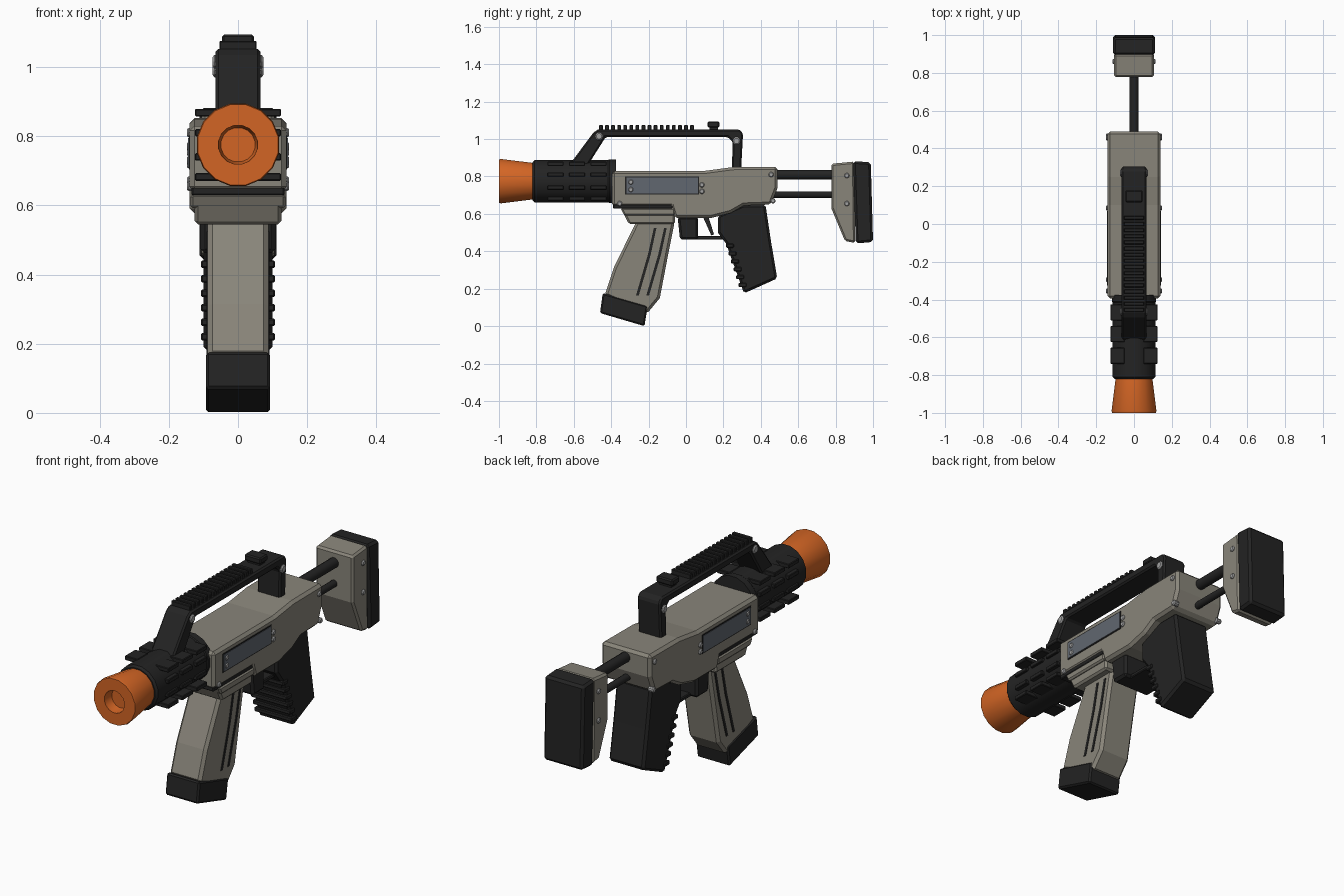
import bpy, bmesh, math
from mathutils import Vector

if "Cube" in bpy.data.objects:
    bpy.data.objects.remove(bpy.data.objects["Cube"])


def material(name, rgb):
    m = bpy.data.materials.new(name)
    m.diffuse_color = (*rgb, 1)
    m.use_nodes = True
    m.node_tree.nodes["Principled BSDF"].inputs["Base Color"].default_value = m.diffuse_color
    return m


GREY = material("warm grey", (0.25, 0.235, 0.195))
BLACK = material("black", (0.017, 0.017, 0.017))
ORANGE = material("orange", (0.65, 0.13, 0.018))
PANEL = material("slate panel", (0.12, 0.135, 0.16))
STEEL = material("screw grey", (0.36, 0.36, 0.36))


def finish(bm, name, mat, bevel=0, smooth=False):
    bmesh.ops.recalc_face_normals(bm, faces=bm.faces[:])
    me = bpy.data.meshes.new(name)
    bm.to_mesh(me)
    bm.free()
    me.materials.append(mat)
    if smooth:
        me.shade_smooth()
        me.set_sharp_from_angle(angle=math.radians(32))
    ob = bpy.data.objects.new(name, me)
    bpy.context.collection.objects.link(ob)
    if bevel:
        mod = ob.modifiers.new("bevel", 'BEVEL')
        mod.width = bevel
        mod.segments = 1
        mod.limit_method = 'ANGLE'
        mod.angle_limit = math.radians(40)
    return ob


def slab(name, profile, half, mat, bevel=0.0, x0=None):
    """Side profile of (y, z) points extruded across x."""
    bm = bmesh.new()
    start = -half if x0 is None else x0
    face = bm.faces.new([bm.verts.new((start, y, z)) for y, z in profile])
    out = bmesh.ops.extrude_face_region(bm, geom=[face])
    moved = [v for v in out["geom"] if isinstance(v, bmesh.types.BMVert)]
    bmesh.ops.translate(bm, verts=moved, vec=(half - start, 0, 0))
    return finish(bm, name, mat, bevel)


def box(name, y0, y1, z0, z1, half, mat, bevel=0.0, x0=None):
    return slab(name, [(y0, z0), (y1, z0), (y1, z1), (y0, z1)], half, mat, bevel, x0)


def lathe(name, profile, z, mat, sides=16):
    """Profile of (radius, y) points turned around a lengthwise axis at height z."""
    bm = bmesh.new()
    rings = []
    for r, y in profile:
        rings.append([bm.verts.new((r * math.sin(2 * math.pi * (i + .5) / sides), y,
                                    z + r * math.cos(2 * math.pi * (i + .5) / sides)))
                      for i in range(sides)])
    for a, b in zip(rings, rings[1:]):
        for i in range(sides):
            j = (i + 1) % sides
            bm.faces.new((a[i], a[j], b[j], b[i]))
    bm.faces.new(rings[0])
    bm.faces.new(rings[-1])
    return finish(bm, name, mat, smooth=True)


def screws(name, spots, x, r, mat=STEEL):
    """Short domed discs on both sides."""
    for side, label in ((1, "right"), (-1, "left")):
        for n, (y, z) in enumerate(spots):
            bm = bmesh.new()
            rings = []
            for xx, rr in ((x - .02, r), (x + .004, r), (x + .009, r * .7)):
                rings.append([bm.verts.new((side * xx, y + rr * math.cos(math.pi * k / 5),
                                            z + rr * math.sin(math.pi * k / 5)))
                              for k in range(10)])
            for a, b in zip(rings, rings[1:]):
                for i in range(10):
                    j = (i + 1) % 10
                    bm.faces.new((a[i], a[j], b[j], b[i]))
            bm.faces.new(rings[0])
            bm.faces.new(rings[-1])
            finish(bm, f"{name}_{label}_{n}", mat)


# Muzzle and barrel shroud
lathe("muzzle_tip", [(.05, -.95), (.057, -.985), (.057, -1), (.118, -1), (.121, -.99),
                     (.097, -.80)], .775, ORANGE)
lathe("barrel_shroud", [(.105, -.82), (.115, -.81), (.115, -.40), (.115, -.38)], .775, BLACK)
lathe("shroud_collar", [(.112, -.42), (.119, -.41), (.119, -.375)], .775, BLACK)

# Shroud fins in four rows per side
for row, dz in enumerate((-.093, -.035, .035, .093)):
    inner = .05 if abs(dz) > .05 else .09
    for k in range(3):
        y = -.74 + k * .115
        for s in (1, -1):
            a, b = sorted((s * inner, s * .124))
            box(f"shroud_fin_{row}_{k}_{s}", y, y + .085, .775 + dz - .011,
                .775 + dz + .011, b, BLACK, .003, x0=a)

# Main body
slab("body", [(-.395, .64), (-.395, .83), (.1, .83), (.25, .85), (.49, .852), (.49, .74),
              (.455, .65), (.31, .645), (.24, .605), (.13, .577), (-.06, .577), (-.08, .64)],
     .14, GREY, .014)
box("body_underplate", -.39, -.07, .628, .652, .134, BLACK, .004)
slab("lower_well", [(-.35, .635), (-.305, .545), (-.06, .545), (-.06, .635)], .126, GREY, .01)
slab("well_ledge", [(-.35, .632), (-.33, .592), (-.06, .592), (-.06, .632)], .138, GREY, .008)

# Side windows: dark frame with slate insert
for s, label in ((1, "right"), (-1, "left")):
    for nm, m, t, mat in (("frame", 0, .002, BLACK), ("insert", .006, .004, PANEL)):
        a, b = sorted((s * .138, s * (.14 + t)))
        box(f"window_{nm}_{label}", -.325 + m, .07 - m, .703 + m, .80 - m, b, mat, x0=a)
screws("body_screw", [(.455, .81), (.465, .67), (.085, .755), (.085, .72), (-.295, .77),
                      (-.295, .73), (-.355, .655)], .139, .014)

# Front grip with end cap and grooves
slab("front_grip", [(-.265, .56), (-.385, .315), (-.435, .165), (-.21, .065), (-.14, .15),
                    (-.095, .385), (-.06, .56)], .088, GREY, .014)
slab("front_grip_cap", [(-.445, .177), (-.46, .07), (-.222, .0), (-.205, .108)],
     .093, BLACK, .008)
for n, dy in enumerate((0, .055)):
    for s in (1, -1):
        a, b = sorted((s * .085, s * .091))
        slab(f"grip_groove_{n}_{s}", [(-.172 + dy, .525), (-.158 + dy, .525), (-.188 + dy, .385),
                                      (-.252 + dy, .165), (-.267 + dy, .165), (-.203 + dy, .385)],
             b, BLACK, x0=a)

# Rear grip with finger ridges down its front edge
slab("rear_grip", [(.17, .59), (.31, .65), (.425, .65), (.455, .45), (.488, .255), (.31, .175),
                   (.215, .465)][:5] + [(.31, .175), (.215, .44), (.17, .50)], .1, BLACK, .012)
for n in range(6):
    t = n / 5
    y, z = .226 + .068 * t, .43 - .21 * t
    box(f"finger_ridge_{n}", y - .012, y + .03, z - .011, z + .011, .107, BLACK, .004)

# Trigger and guard
slab("guard_front", [(-.045, .585), (-.032, .462), (.065, .462), (.065, .585)], .108, BLACK, .012)
box("guard_bar", .04, .23, .462, .482, .07, BLACK, .004)
slab("trigger", [(.09, .585), (.12, .585), (.15, .49), (.135, .485), (.115, .53)], .025, BLACK)

# Carry handle
slab("carry_handle", [(-.625, .86), (-.495, 1.035), (-.47, 1.052), (.285, 1.052), (.305, 1.03),
                      (.295, .84), (.245, .84), (.25, .985), (.225, 1.01), (-.43, 1.01),
                      (-.525, .86)], .065, BLACK, .008)
for n in range(16):
    y = -.465 + n * .0325
    box(f"rail_tooth_{n}", y, y + .02, 1.045, 1.075, .054, BLACK, .003)
box("sight_base", .125, .17, 1.045, 1.07, .035, BLACK)
box("rear_sight", .115, .178, 1.062, 1.094, .046, BLACK, .006)
screws("handle_pin", [(-.465, 1.015), (.27, .99)], .064, .021)

# Shoulder stock
lathe("upper_rod", [(.026, .47), (.026, .80)], .81, BLACK, 12)
lathe("lower_rod", [(.018, .44), (.018, .80)], .703, BLACK, 12)
slab("stock", [(.777, .868), (.9, .88), (.905, .445), (.85, .455), (.777, .63)],
     .106, GREY, .01)
slab("butt_pad", [(.893, .882), (.988, .876), (1.0, .45), (.908, .442)], .111, BLACK, .012)
screws("stock_screw", [(.86, .805), (.86, .655)], .105, .014)
